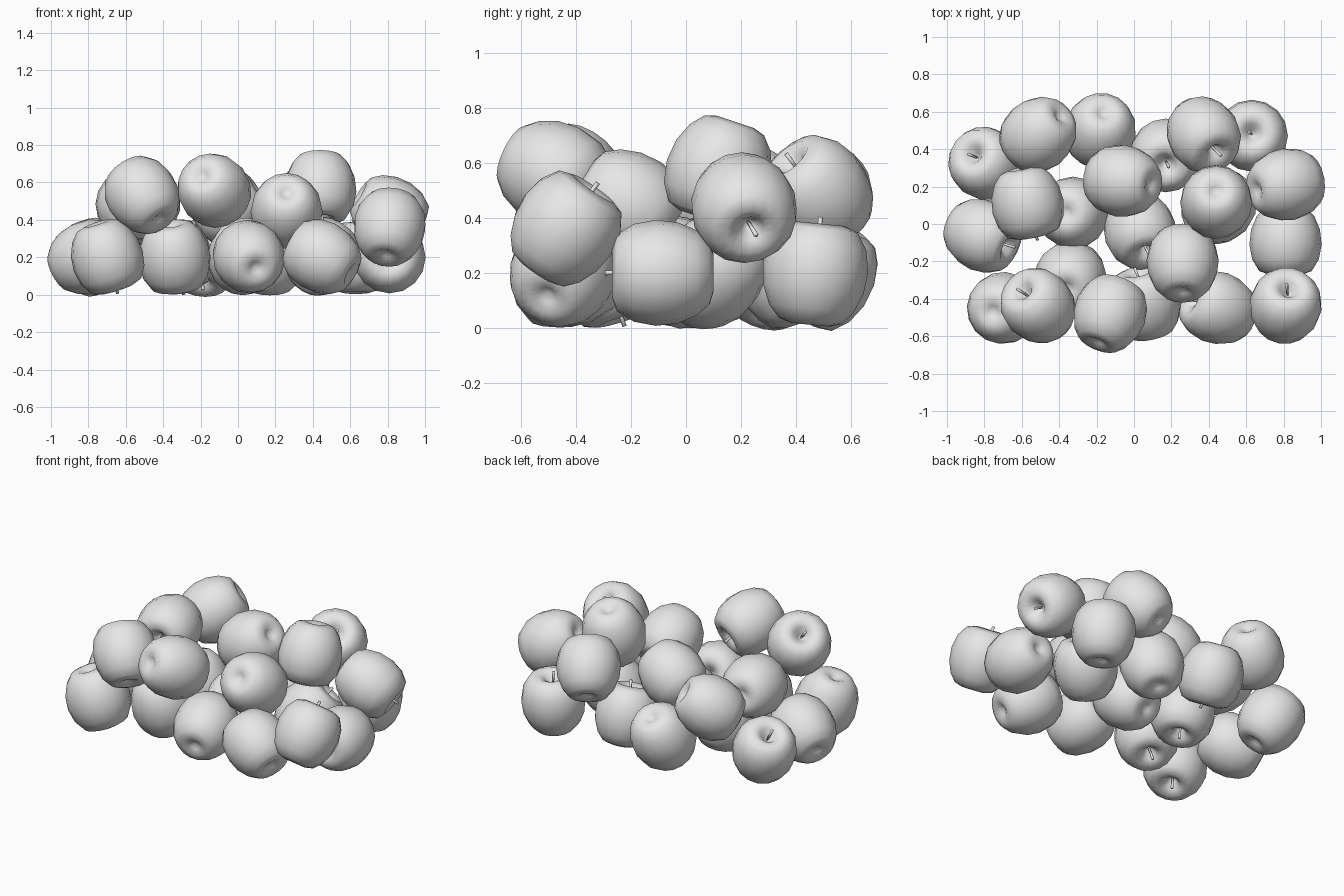
import bpy, bmesh, math
from mathutils import Vector, Matrix

if "Cube" in bpy.data.objects:
    bpy.data.objects.remove(bpy.data.objects["Cube"])

grey = bpy.data.materials.new("plain_grey")
grey.use_nodes = True
colour = (0.8, 0.8, 0.8, 1)
grey.diffuse_color = colour
grey.node_tree.nodes["Principled BSDF"].inputs["Base Color"].default_value = colour


def make_mesh(name, bm):
    bmesh.ops.recalc_face_normals(bm, faces=bm.faces)
    mesh = bpy.data.meshes.new(name)
    bm.to_mesh(mesh)
    bm.free()
    mesh.materials.append(grey)
    mesh.shade_smooth()
    return mesh


def fruit_mesh():
    """Half outline, stem dimple to bottom dimple, spun around z."""
    outline = [(0, .10), (.02, .118), (.05, .158), (.09, .18), (.14, .162),
               (.178, .10), (.193, .02), (.184, -.06), (.155, -.13),
               (.115, -.176), (.07, -.19), (.03, -.172), (0, -.155)]
    bm = bmesh.new()
    verts = [bm.verts.new((r, 0, z)) for r, z in outline]
    edges = [bm.edges.new(pair) for pair in zip(verts, verts[1:])]
    bmesh.ops.spin(bm, geom=verts + edges, cent=(0, 0, 0), axis=(0, 0, 1),
                   angle=math.tau, steps=16)
    bmesh.ops.remove_doubles(bm, verts=bm.verts, dist=.0005)
    return make_mesh("fruit", bm)


def stem_mesh():
    """Thin stalk that flares and leans a little at its tip."""
    bm = bmesh.new()
    bmesh.ops.create_cone(bm, cap_ends=True, segments=6, radius1=.006,
                          radius2=.009, depth=.1,
                          matrix=Matrix.Translation((0, 0, .155)))
    for v in bm.verts:
        if v.co.z > .15:
            v.co.x += .015
    return make_mesh("stem", bm)


# Centre of each fruit, then the direction its stem points
lower = [
    ((-.18, .50, .20), (-.1, -.5, -.8)),
    ((-.79, .32, .20), (-.4, .3, .8)),
    ((-.81, -.06, .20), (.75, -.35, .4)),
    ((-.33, .06, .20), (.2, 0, -1)),
    ((.17, .37, .20), (0, -.3, .9)),
    ((.63, .47, .20), (0, .1, 1)),
    ((.81, -.09, .20), (0, -1, 0)),
    ((.03, -.03, .20), (.2, -.7, .6)),
    ((-.34, -.29, .20), (.1, .3, -.95)),
    ((.06, -.42, .20), (-.2, .9, .3)),
    ((-.70, -.45, .20), (.3, .1, -.95)),
    ((.45, -.45, .20), (-.8, .3, .45)),
    ((.45, .09, .20), (.5, .5, .7)),
]
upper = [
    ((-.51, .48, .47), (-.6, -.5, -.5)),
    ((-.57, .11, .48), (.2, -1, -.1)),
    ((-.06, .23, .47), (-.75, .1, -.5)),
    ((.37, .48, .49), (.4, -.6, .7)),
    ((.81, .21, .44), (.85, .15, -.5)),
    ((.44, .12, .57), (0, -.3, -.9)),
    ((.26, -.21, .45), (0, .8, -.5)),
    ((-.13, -.48, .56), (.35, .85, -.4)),
    ((-.51, -.44, .53), (-.5, .5, .7)),
    ((.81, -.44, .36), (.1, .55, .8)),
]

fruit, stem = fruit_mesh(), stem_mesh()
for layer, items in (("lower", lower), ("upper", upper)):
    for i, (centre, axis) in enumerate(items, 1):
        turn = Vector(axis).to_track_quat('Z', 'Y').to_matrix().to_4x4()
        for part, mesh in (("fruit", fruit), ("stem", stem)):
            ob = bpy.data.objects.new(f"{layer}_{part}_{i}", mesh)
            ob.matrix_world = Matrix.Translation(centre) @ turn
            bpy.context.collection.objects.link(ob)
